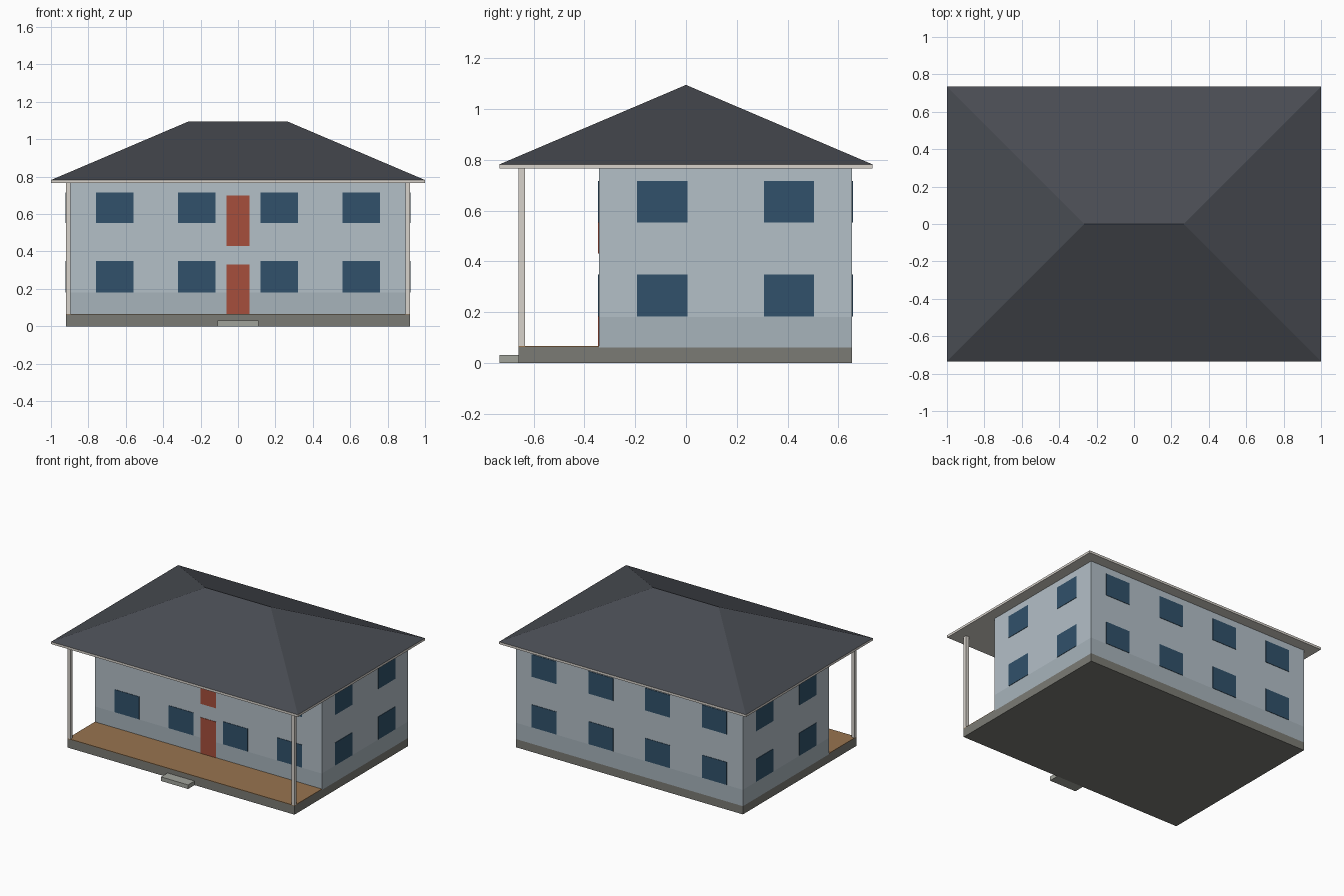
import bpy, bmesh

if "Cube" in bpy.data.objects:
    bpy.data.objects.remove(bpy.data.objects["Cube"])


def material(name, r, g, b):
    # sRGB 0-255 to linear diffuse colour
    m = bpy.data.materials.new(name)
    m.diffuse_color = [(c / 255) ** 2.2 for c in (r, g, b)] + [1]
    m.use_nodes = True
    m.node_tree.nodes["Principled BSDF"].inputs["Base Color"].default_value = m.diffuse_color
    return m


WALL = material("pale_blue_wall", 178, 190, 198)
BAND = material("lower_wall", 166, 178, 186)
ROOF = material("slate_roof", 74, 77, 83)
GLASS = material("window_blue", 52, 82, 106)
DOOR = material("door_red", 164, 80, 62)
DECK = material("deck_brown", 150, 115, 80)
STONE = material("foundation_stone", 122, 122, 116)
STEP = material("step_stone", 160, 162, 154)
TRIM = material("trim_cream", 214, 209, 202)


def finish(name, bm, mat):
    bmesh.ops.recalc_face_normals(bm, faces=bm.faces)
    mesh = bpy.data.meshes.new(name)
    bm.to_mesh(mesh)
    bm.free()
    mesh.materials.append(mat)
    ob = bpy.data.objects.new(name, mesh)
    bpy.context.collection.objects.link(ob)
    return ob


def box(name, x, y, z, mat):
    # axis-aligned box from (min, max) ranges
    bm = bmesh.new()
    bmesh.ops.create_cube(bm, size=1)
    for v in bm.verts:
        v.co = [r[0] if c < 0 else r[1] for c, r in zip(v.co, (x, y, z))]
    return finish(name, bm, mat)


HX, FRONT, BACK, PORCH = 0.92, -0.343, 0.655, -0.66
EAVE, T = 0.765, 0.003

# foundation, porch and step
box("foundation", (-HX, HX), (FRONT, BACK), (0, 0.06), STONE)
box("porch_base", (-HX, HX), (PORCH, FRONT), (0, 0.063), STONE)
box("porch_deck", (-HX, HX), (PORCH, FRONT), (0.063, 0.067), DECK)
box("front_step", (-0.11, 0.11), (-0.735, PORCH), (0, 0.03), STEP)

# walls
box("lower_wall_band", (-HX, HX), (FRONT, BACK), (0.06, 0.18), BAND)
box("walls", (-HX, HX), (FRONT, BACK), (0.18, EAVE), WALL)

# windows on both floors of all four sides
for floor, z in (("lower", (0.182, 0.348)), ("upper", (0.552, 0.716))):
    for i, cx in enumerate((-0.66, -0.22, 0.22, 0.66)):
        box(f"front_window_{floor}_{i}", (cx - 0.1, cx + 0.1), (FRONT - T, FRONT), z, GLASS)
    for i, cx in enumerate((-0.69, -0.23, 0.23, 0.69)):
        box(f"back_window_{floor}_{i}", (cx - 0.1, cx + 0.1), (BACK, BACK + T), z, GLASS)
    for i, cy in enumerate((-0.094, 0.406)):
        y = (cy - 0.099, cy + 0.099)
        box(f"right_window_{floor}_{i}", (HX, HX + T), y, z, GLASS)
        box(f"left_window_{floor}_{i}", (-HX - T, -HX), y, z, GLASS)

# doors on both floors
box("front_door", (-0.062, 0.062), (FRONT - T, FRONT), (0.067, 0.33), DOOR)
box("upper_door", (-0.062, 0.062), (FRONT - T, FRONT), (0.43, 0.70), DOOR)

# corner posts of the porch
for side, x in (("left", (-HX, -0.895)), ("right", (0.895, HX))):
    box(f"{side}_porch_post", x, (PORCH, PORCH + 0.025), (0.067, EAVE), TRIM)

# eave slab and hipped roof
RX, RY, Z0, Z1 = 1.0, 0.735, 0.782, 1.095
box("eave_slab", (-RX, RX), (-RY, RY), (EAVE, Z0), TRIM)
bm = bmesh.new()
a, b, c, d = (bm.verts.new((x, y, Z0)) for x, y in ((-RX, -RY), (RX, -RY), (RX, RY), (-RX, RY)))
l, r = (bm.verts.new((x, 0, Z1)) for x in (-0.265, 0.265))
for f in ((a, b, r, l), (c, d, l, r), (b, c, r), (d, a, l), (d, c, b, a)):
    bm.faces.new(f)
finish("hipped_roof", bm, ROOF)
